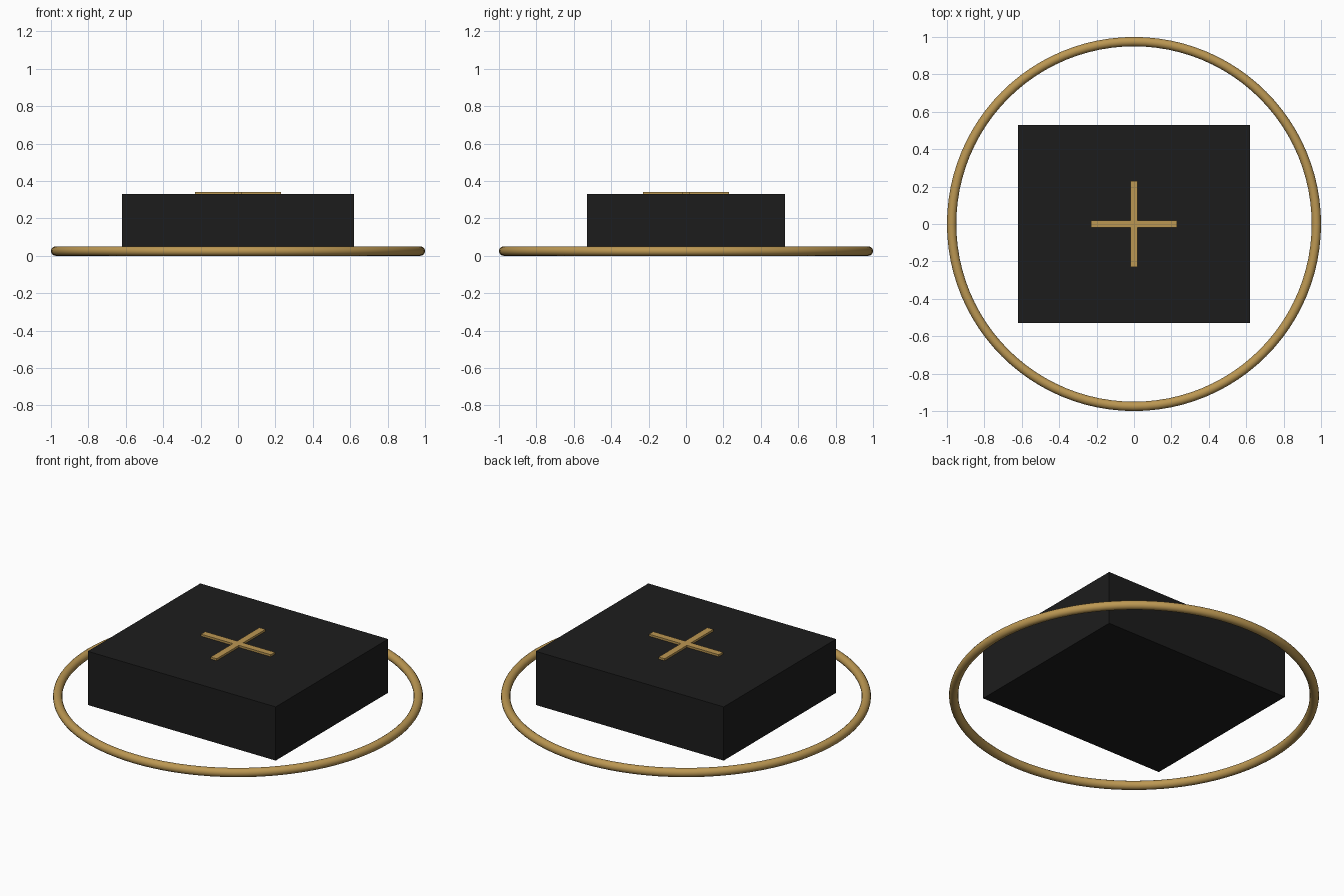
import bpy

if "Cube" in bpy.data.objects:
    bpy.data.objects.remove(bpy.data.objects["Cube"])


def material(name, color):
    m = bpy.data.materials.new(name)
    m.diffuse_color = (*color, 1)
    m.use_nodes = True
    m.node_tree.nodes["Principled BSDF"].inputs["Base Color"].default_value = m.diffuse_color
    return m


black = material("matte_black", (0.012, 0.012, 0.012))
gold = material("brass", (0.50, 0.31, 0.085))


def box(name, size, z_mid, mat):
    bpy.ops.mesh.primitive_cube_add(size=1, location=(0, 0, z_mid))
    ob = bpy.context.object
    ob.name = name
    ob.scale = size
    bpy.ops.object.transform_apply(location=False, rotation=False, scale=True)
    ob.data.materials.append(mat)
    return ob


# Round hoop lying on the floor
bpy.ops.mesh.primitive_torus_add(major_radius=0.975, minor_radius=0.025,
                                 major_segments=96, minor_segments=16,
                                 location=(0, 0, 0.025))
ring = bpy.context.object
ring.name = "base_ring"
ring.data.materials.append(gold)
bpy.ops.object.shade_smooth_by_angle()

# Solid block inside the hoop
box("block", (1.24, 1.06, 0.32), 0.17, black)

# Raised cross inlay on top of the block
box("cross_bar_x", (0.46, 0.04, 0.015), 0.3345, gold)
box("cross_bar_y", (0.04, 0.46, 0.015), 0.3345, gold)
